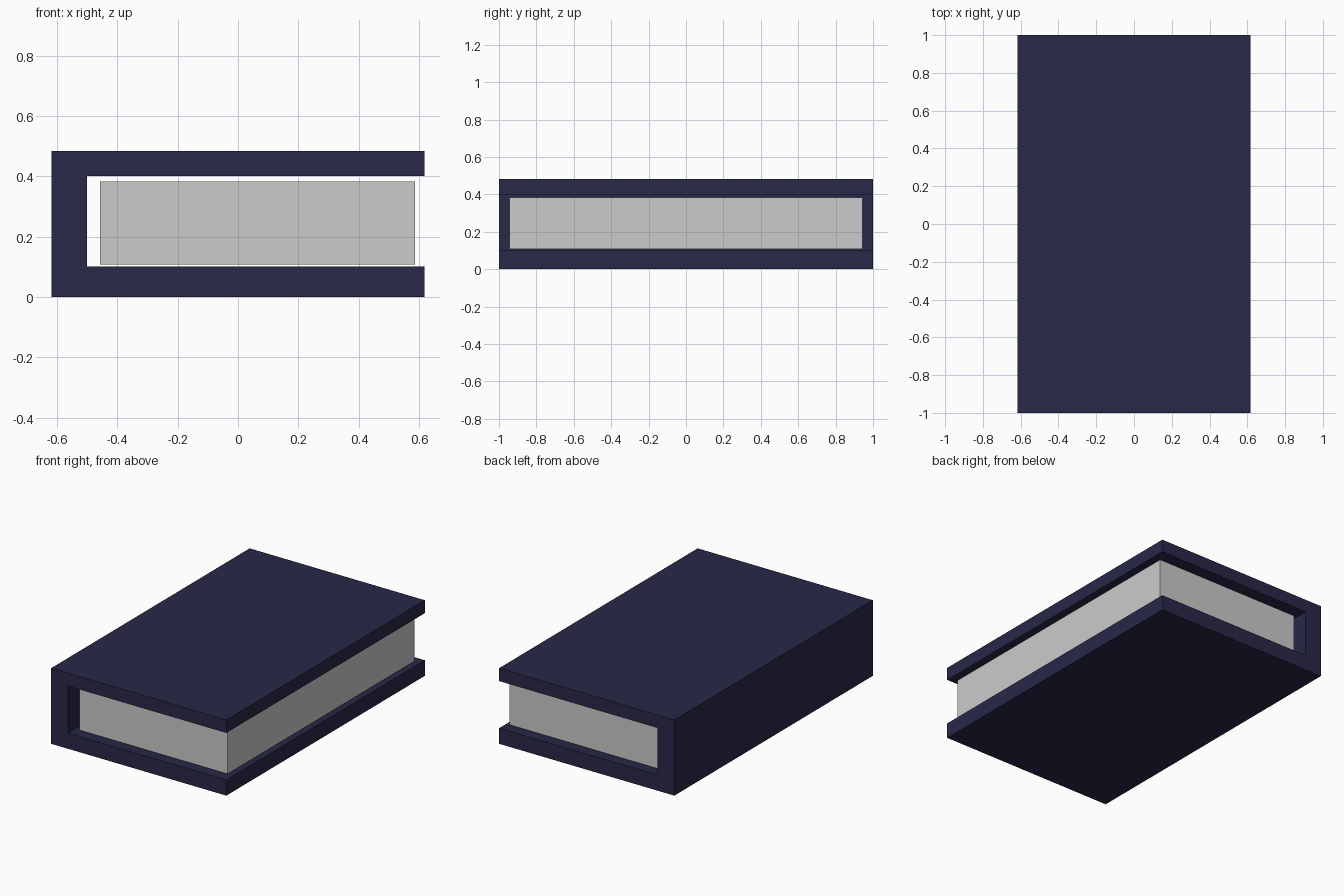
import bpy, bmesh

if "Cube" in bpy.data.objects:
    bpy.data.objects.remove(bpy.data.objects["Cube"])

# Helper: extrude an x-z outline along y
def extruded(name, outline, y0, y1):
    bm = bmesh.new()
    face = bm.faces.new([bm.verts.new((x, y0, z)) for x, z in outline])
    ext = bmesh.ops.extrude_face_region(bm, geom=[face])
    verts = [v for v in ext["geom"] if isinstance(v, bmesh.types.BMVert)]
    bmesh.ops.translate(bm, verts=verts, vec=(0, y1 - y0, 0))
    bmesh.ops.recalc_face_normals(bm, faces=bm.faces)
    mesh = bpy.data.meshes.new(name)
    bm.to_mesh(mesh)
    bm.free()
    obj = bpy.data.objects.new(name, mesh)
    bpy.context.collection.objects.link(obj)
    return obj

# Cover: two boards and a spine as one C-shaped profile
W, H = 0.618, 0.483
cover = extruded("book_cover", [
    (-W, 0), (W, 0), (W, 0.10), (-0.50, 0.10),
    (-0.50, 0.40), (W, 0.40), (W, H), (-W, H)], -1, 1)
navy = bpy.data.materials.new("navy")
navy.diffuse_color = (0.022, 0.021, 0.065, 1)
navy.use_nodes = True
navy.node_tree.nodes["Principled BSDF"].inputs["Base Color"].default_value = navy.diffuse_color
cover.data.materials.append(navy)

# Page block, floating slightly clear of the cover
extruded("page_block", [
    (-0.458, 0.108), (0.587, 0.108), (0.587, 0.382), (-0.458, 0.382)],
    -0.943, 0.943)
